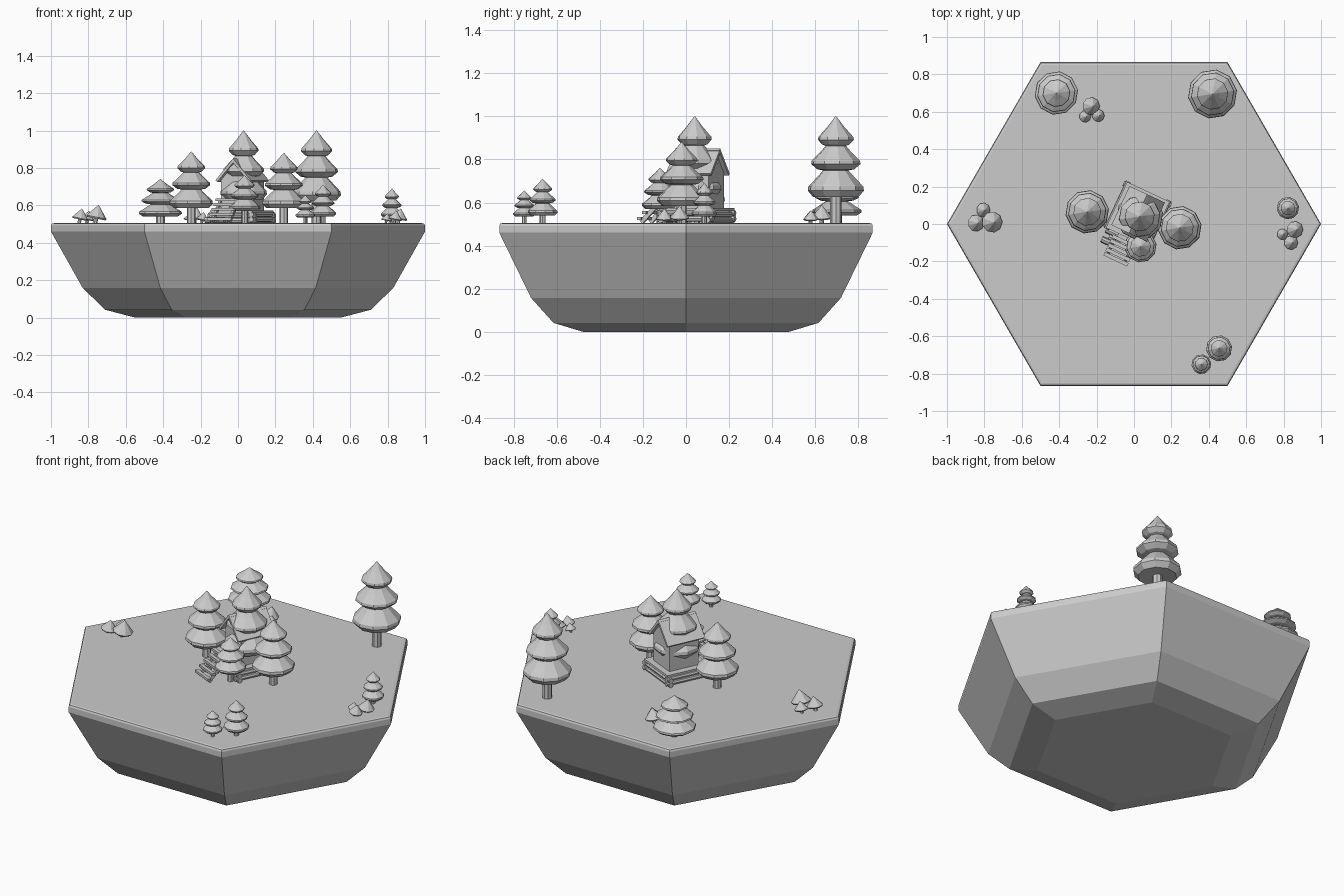
import bpy, math
from mathutils import Vector, Matrix

cube = bpy.data.objects.get("Cube")
if cube:
    bpy.data.objects.remove(cube, do_unlink=True)

clay = bpy.data.materials.new("plain_grey")
clay.use_nodes = True
GREY = (0.6, 0.6, 0.6, 1)
clay.diffuse_color = GREY
clay.node_tree.nodes["Principled BSDF"].inputs["Base Color"].default_value = GREY
GROUND = 0.505


def make(name, verts, faces, matrix=Matrix()):
    mesh = bpy.data.meshes.new(name)
    mesh.from_pydata(verts, [], faces)
    mesh.materials.append(clay)
    obj = bpy.data.objects.new(name, mesh)
    obj.matrix_world = matrix
    bpy.context.collection.objects.link(obj)
    return obj


def lathe(name, profile, sides, matrix=Matrix(), turn=0.0):
    """Closed faceted solid from (radius, z) rings listed bottom to top."""
    verts, faces = [], []
    for r, z in profile:
        for i in range(sides):
            a = turn + math.tau * i / sides
            verts.append((r * math.cos(a), r * math.sin(a), z))
    for k in range(len(profile) - 1):
        for i in range(sides):
            j = (i + 1) % sides
            faces.append((k * sides + i, k * sides + j,
                          (k + 1) * sides + j, (k + 1) * sides + i))
    faces.append(tuple(reversed(range(sides))))
    top = (len(profile) - 1) * sides
    faces.append(tuple(range(top, top + sides)))
    return make(name, verts, faces, matrix)


def box(name, centre, size, matrix=Matrix()):
    verts = [tuple(c + s * d / 2 for c, s, d in zip(centre, size, (x, y, z)))
             for x in (-1, 1) for y in (-1, 1) for z in (-1, 1)]
    faces = [(0, 1, 3, 2), (4, 6, 7, 5), (0, 4, 5, 1),
             (2, 3, 7, 6), (0, 2, 6, 4), (1, 5, 7, 3)]
    return make(name, verts, faces, matrix)


def log(name, centre, length, radius, matrix, axis="X"):
    spin = Matrix.Rotation(math.pi / 2, 4, "Y" if axis == "X" else "X")
    lathe(name, [(radius, -length / 2), (radius, length / 2)], 8,
          matrix @ Matrix.Translation(centre) @ spin)


# Floating hexagonal island with a bevelled rim
lathe("island", [(0.55, 0), (0.71, 0.042), (0.83, 0.158), (1, 0.46),
                 (1, 0.492), (0.995, 0.502), (0.982, GROUND)], 6)

# Three-tier crown, as (share of radius, share of height below the tip)
CROWN = [(0.2, 0.99), (0.8, 1), (1, 0.92), (0.98, 0.87), (0.66, 0.75),
         (0.45, 0.67), (0.66, 0.655), (0.88, 0.59), (0.86, 0.55), (0.52, 0.43),
         (0.36, 0.365), (0.48, 0.35), (0.64, 0.29), (0.62, 0.255),
         (0.3, 0.13), (0.015, 0)]


def tree(name, x, y, radius, low, tip):
    place = Matrix.Translation((x, y, 0))
    trunk = 0.2 * radius
    lathe(name + "_trunk", [(trunk, GROUND - 0.005), (trunk, low + 0.03)], 8, place)
    lathe(name + "_crown",
          [(r * radius, tip - d * (tip - low)) for r, d in CROWN], 10, place, 0.15)


# x, y, crown radius, crown bottom, tip
for i, spec in enumerate([
        (0.42, 0.695, 0.132, 0.625, 1.0),
        (0.03, 0.04, 0.126, 0.63, 1.0),
        (-0.25, 0.065, 0.117, 0.585, 0.887),
        (0.245, -0.02, 0.117, 0.585, 0.88),
        (-0.415, 0.7, 0.117, 0.54, 0.74),
        (0.035, -0.12, 0.086, 0.57, 0.76),
        (0.455, -0.665, 0.07, 0.54, 0.71),
        (0.36, -0.75, 0.053, 0.535, 0.655),
        (0.823, 0.085, 0.06, 0.535, 0.69)]):
    tree("tree_%d" % (i + 1), *spec)


# Clusters of small cone-capped mushrooms
def mushroom(name, x, y, r):
    lean = Matrix.Rotation(0.2, 4, "Y")
    place = Matrix.Translation((x, y, GROUND)) @ lean
    lathe(name + "_stalk", [(0.25 * r, -0.01), (0.2 * r, 0.7 * r)], 7, place)
    lathe(name + "_cap", [(0.25 * r, 0.55 * r), (0.9 * r, 0.45 * r), (r, 0.6 * r),
                          (0.5 * r, 1.2 * r), (0.03 * r, 1.75 * r)], 9, place)


for i, spec in enumerate([
        (-0.81, 0.075, 0.038), (-0.85, 0.005, 0.045), (-0.765, 0.01, 0.056),
        (0.855, -0.03, 0.045), (0.79, -0.055, 0.03), (0.835, -0.1, 0.038),
        (-0.235, 0.63, 0.048), (-0.265, 0.575, 0.032), (-0.195, 0.58, 0.034)]):
    mushroom("mushroom_%d" % (i + 1), *spec)

# Log cabin among the trees, turned so its steps face the front left
cabin = Matrix.Translation((0.02, 0.05, GROUND)) @ Matrix.Rotation(math.radians(-25), 4, "Z")

# Log foundation and deck
for row in range(2):
    z = 0.014 + row * 0.026
    for side in (-1, 1):
        log("foundation_log", (0, side * 0.12, z), 0.28, 0.014, cabin)
        log("foundation_side_log", (side * 0.12, 0, z + 0.006), 0.28, 0.014, cabin, "Y")
box("deck", (0, 0, 0.062), (0.25, 0.27, 0.014), cabin)

# Walls with front and back gables
outline = [(-0.085, 0.065), (0.085, 0.065), (0.085, 0.23), (0, 0.325), (-0.085, 0.23)]
verts = [(x, y, z) for y in (-0.08, 0.1) for x, z in outline]
faces = [(0, 1, 2, 3, 4), (9, 8, 7, 6, 5)]
faces += [(i, i + 5, (i + 1) % 5 + 5, (i + 1) % 5) for i in range(5)]
make("cabin_walls", verts, faces, cabin)
box("door", (0, -0.082, 0.125), (0.05, 0.008, 0.11), cabin)

# Roof slabs
for side in (-1, 1):
    slope = Matrix.Translation((0, 0, 0.345)) @ Matrix.Rotation(side * math.radians(48), 4, "Y")
    box("roof_slab", (side * 0.078, 0.005, -0.007), (0.156, 0.23, 0.014), cabin @ slope)

# Plank steps on two stringers
for i in range(5):
    box("step", (-0.005, -0.265 + i * 0.026, 0.022 + i * 0.026), (0.14, 0.02, 0.014), cabin)
for side in (-1, 1):
    slant = Matrix.Translation((-0.005 + side * 0.05, -0.205, 0.06)) @ Matrix.Rotation(math.pi / 4, 4, "X")
    box("stringer", (0, 0, 0), (0.014, 0.16, 0.02), cabin @ slant)

# Loose firewood beside the steps
for i in range(3):
    log("firewood", (-0.085 + 0.03 * (i % 2), -0.2 + i * 0.028, 0.017), 0.07, 0.017, cabin)
